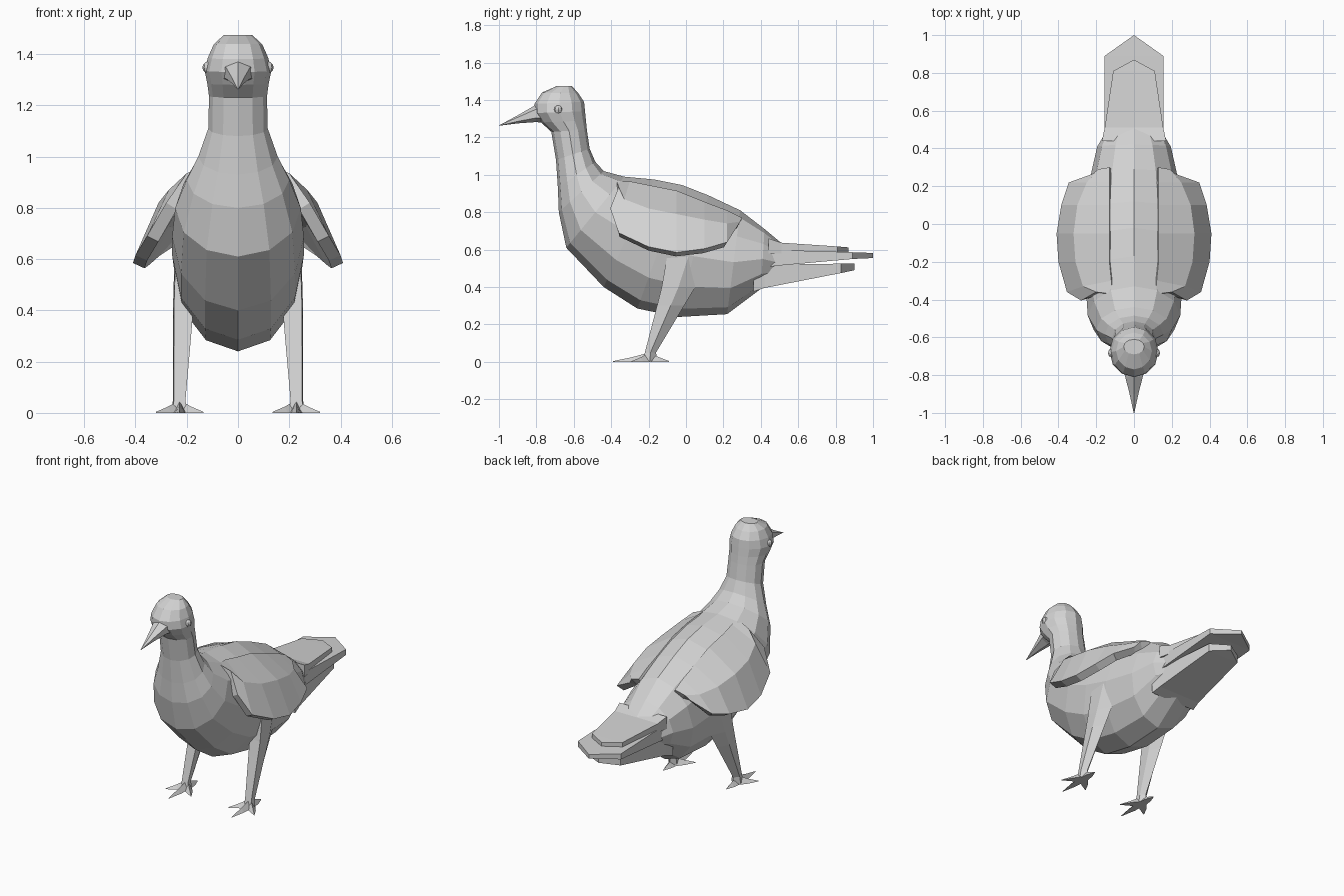
import bpy
import bmesh
from math import sin, cos, pi
from mathutils import Vector

cube = bpy.data.objects.get("Cube")
if cube:
    bpy.data.objects.remove(cube, do_unlink=True)

grey = bpy.data.materials.new("light grey")
grey.use_nodes = True
colour = (0.65, 0.65, 0.65, 1)
grey.diffuse_color = colour
grey.node_tree.nodes["Principled BSDF"].inputs["Base Color"].default_value = colour


def finish(name, bm, mirrored=False, thickness=0):
    """Turn a bmesh into a flat shaded object, optionally thickened and mirrored."""
    mesh = bpy.data.meshes.new(name)
    bm.to_mesh(mesh)
    bm.free()
    mesh.materials.append(grey)
    obj = bpy.data.objects.new(name, mesh)
    bpy.context.collection.objects.link(obj)
    if thickness:
        solid = obj.modifiers.new("thickness", "SOLIDIFY")
        solid.thickness = thickness
        solid.offset = -1
    if mirrored:
        obj.modifiers.new("mirror", "MIRROR")
    return obj


def loft(name, rings, mirrored=False):
    """Skin a list of closed rings with equal point counts and cap both ends."""
    bm = bmesh.new()
    rows = [[bm.verts.new(p) for p in ring] for ring in rings]
    count = len(rows[0])
    for a, b in zip(rows, rows[1:]):
        for i in range(count):
            j = (i + 1) % count
            bm.faces.new((a[i], a[j], b[j], b[i]))
    bm.faces.new(rows[0])
    bm.faces.new(rows[-1])
    bmesh.ops.remove_doubles(bm, verts=bm.verts, dist=0.0005)
    bmesh.ops.recalc_face_normals(bm, faces=bm.faces)
    return finish(name, bm, mirrored)


def oval(top, bottom, half_width, sides=12):
    """Ring spanning two points of the (y, z) silhouette."""
    top, bottom = Vector((0, *top)), Vector((0, *bottom))
    centre, reach = (top + bottom) / 2, (top - bottom) / 2
    side = Vector((half_width, 0, 0))
    angles = [2 * pi * i / sides for i in range(sides)]
    return [centre + reach * cos(a) + side * sin(a) for a in angles]


def box_ring(x0, x1, y0, y1, z0, z1):
    """Upright four-point ring in an x-z plane; y0 is used low, y1 high."""
    return [(x0, y0, z0), (x1, y0, z0), (x1, y1, z1), (x0, y1, z1)]


# Head, neck and body: back point, front or belly point, half width
stations = [
    ((-0.61, 1.475), (-0.69, 1.475), 0.055),
    ((-0.575, 1.435), (-0.77, 1.44), 0.095),
    ((-0.545, 1.39), (-0.81, 1.38), 0.118),
    ((-0.54, 1.34), (-0.81, 1.33), 0.13),
    ((-0.535, 1.29), (-0.775, 1.28), 0.12),
    ((-0.53, 1.24), (-0.72, 1.23), 0.113),
    ((-0.515, 1.14), (-0.695, 1.08), 0.116),
    ((-0.485, 1.07), (-0.685, 0.93), 0.155),
    ((-0.44, 1.02), (-0.68, 0.8), 0.2),
    ((-0.33, 0.99), (-0.64, 0.61), 0.245),
    ((-0.17, 0.975), (-0.44, 0.4), 0.257),
    ((-0.02, 0.945), (-0.26, 0.285), 0.257),
    ((0.12, 0.89), (-0.04, 0.24), 0.25),
    ((0.29, 0.81), (0.22, 0.255), 0.23),
    ((0.42, 0.71), (0.4, 0.39), 0.195),
    ((0.51, 0.635), (0.46, 0.43), 0.15),
]
loft("body", [oval(*s) for s in stations])

# Beak
beak = [
    ((-0.74, 1.39), (-0.74, 1.275), 0.075),
    ((-0.81, 1.37), (-0.8, 1.282), 0.054),
    ((-0.9, 1.318), (-0.9, 1.275), 0.027),
    ((-1.0, 1.264), (-1.0, 1.262), 0.002),
]
loft("beak", [oval(*s, sides=6) for s in beak])

# Eyes
bm = bmesh.new()
bmesh.ops.create_uvsphere(bm, u_segments=8, v_segments=6, radius=0.024)
bmesh.ops.translate(bm, verts=bm.verts, vec=(0.115, -0.683, 1.348))
finish("eyes", bm, mirrored=True)


# Tail feathers in three layers
def feather(name, ys, widths, tops, bottoms):
    rings = []
    for y, w, top, bottom in zip(ys, widths, tops, bottoms):
        rings.append(box_ring(-w, w, y, y, bottom, top))
    loft(name, rings)


feather("upper_tail", (0.44, 0.51, 0.81, 0.87), (0.17, 0.155, 0.11, 0),
        (0.66, 0.637, 0.617, 0.612), (0.58, 0.58, 0.58, 0.58))
feather("middle_tail", (0.38, 0.5, 0.89, 1.0), (0.155, 0.155, 0.155, 0),
        (0.6, 0.598, 0.586, 0.582), (0.5, 0.515, 0.55, 0.555))
feather("lower_tail", (0.36, 0.42, 0.83, 0.9), (0.16, 0.15, 0.11, 0),
        (0.52, 0.52, 0.525, 0.525), (0.375, 0.395, 0.475, 0.49))

# Wings: rows from front to back, each running root, middle, edge
wing_rows = [
    [(0.12, -0.37, 0.965), (0.2, -0.36, 0.935), (0.28, -0.405, 0.82)],
    [(0.12, -0.3, 0.965), (0.27, -0.33, 0.87), (0.355, -0.36, 0.69)],
    [(0.13, -0.2, 0.945), (0.31, -0.2, 0.82), (0.4, -0.2, 0.615)],
    [(0.13, -0.05, 0.915), (0.32, -0.05, 0.79), (0.41, -0.05, 0.585)],
    [(0.13, 0.1, 0.855), (0.3, 0.1, 0.76), (0.385, 0.1, 0.605)],
    [(0.13, 0.22, 0.81), (0.25, 0.22, 0.74), (0.345, 0.22, 0.64)],
    [(0.13, 0.3, 0.77), (0.19, 0.29, 0.75), (0.22, 0.265, 0.71)],
]
bm = bmesh.new()
grid = [[bm.verts.new(p) for p in row] for row in wing_rows]
for a, b in zip(grid, grid[1:]):
    for i in range(len(a) - 1):
        bm.faces.new((a[i], a[i + 1], b[i + 1], b[i]))
finish("wings", bm, mirrored=True, thickness=0.05)


# Legs: height, inner and outer x, front and back y
def leg_ring(z, x0, x1, y0, y1):
    middle = (x0 + x1) / 2
    return [(x0, y0, z), (x1, y0, z), (x1 + 0.004, (y0 + y1) / 2, z),
            (middle, y1, z), (x0, (y0 + y1) / 2, z)]


legs = [
    (0.57, 0.17, 0.245, -0.1, 0.13),
    (0.4, 0.175, 0.25, -0.13, 0.05),
    (0.3, 0.183, 0.25, -0.155, -0.01),
    (0.05, 0.205, 0.25, -0.22, -0.16),
    (0.005, 0.2, 0.255, -0.23, -0.155),
]
loft("legs", [leg_ring(*s) for s in legs], mirrored=True)

# Toes: three forward and one back, tapering to claws
ankle = Vector((0.228, -0.195, 0))
tips = {
    "middle_toes": (0.228, -0.39, 0),
    "outer_toes": (0.32, -0.29, 0),
    "inner_toes": (0.135, -0.29, 0),
    "back_toes": (0.228, -0.09, 0),
}
for name, tip in tips.items():
    along = Vector(tip) - ankle
    across = Vector((-along.y, along.x, 0)).normalized()
    rings = []
    for t, half, height in ((0, 0.027, 0.05), (0.5, 0.02, 0.024), (1, 0.001, 0.004)):
        centre = ankle + along * t
        ridge = centre + Vector((0, 0, height))
        rings.append([centre - across * half, centre + across * half, ridge])
    loft(name, rings, mirrored=True)
